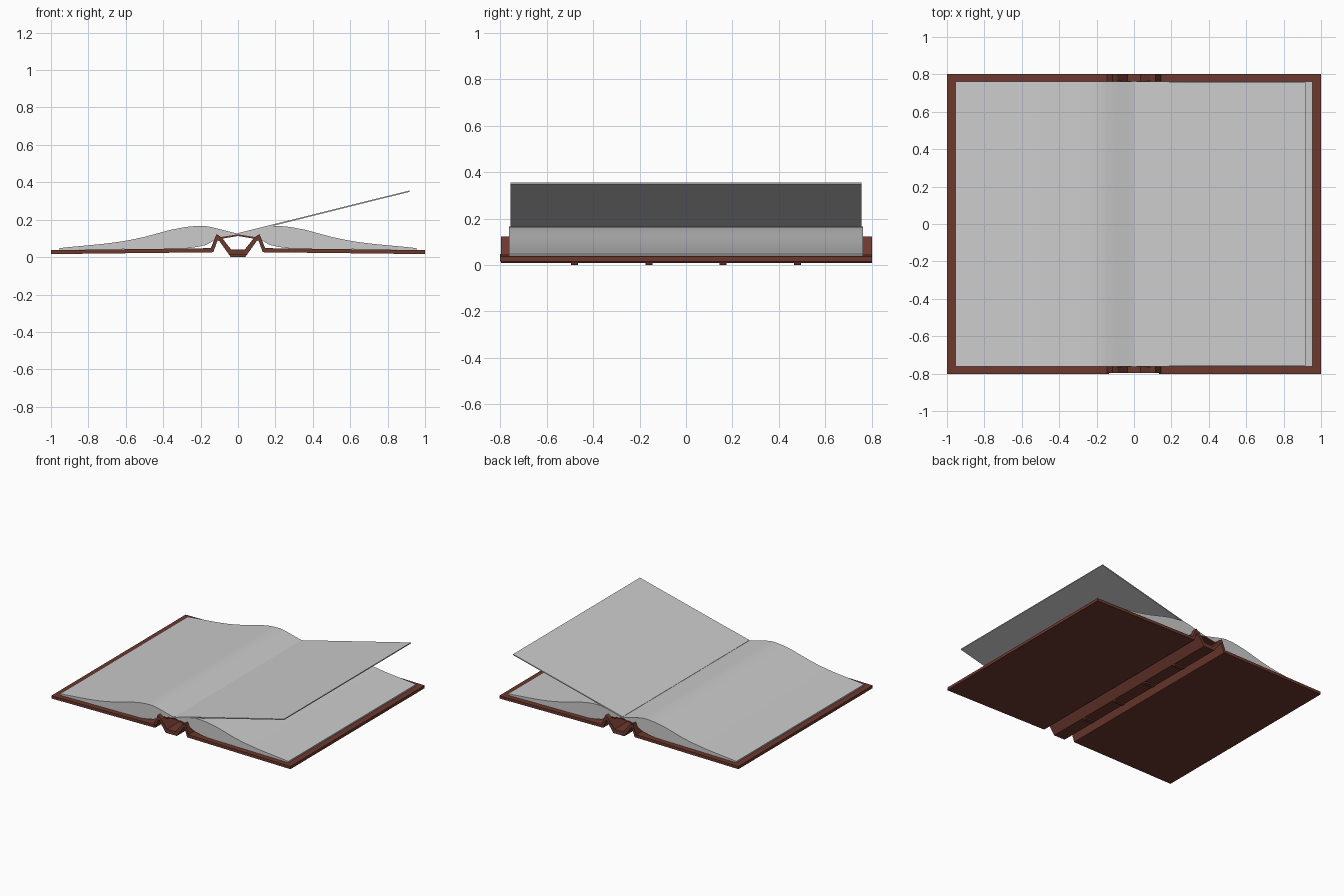
import bpy, bmesh

if "Cube" in bpy.data.objects:
    bpy.data.objects.remove(bpy.data.objects["Cube"])

brown = bpy.data.materials.new("cover_brown")
brown.diffuse_color = (0.15, 0.04, 0.027, 1)
brown.use_nodes = True
brown.node_tree.nodes["Principled BSDF"].inputs["Base Color"].default_value = brown.diffuse_color


def strip(name, top, bottom, y0, y1, mat=None, smooth=False):
    """Solid band between two matching x-z lines, extruded along y."""
    bm = bmesh.new()
    rows = [[bm.verts.new((x, y, z)) for x, z in line]
            for line in (top, bottom) for y in (y0, y1)]
    t0, t1, b0, b1 = rows
    n = len(top)
    for i in range(n - 1):
        j = i + 1
        for a, b in ((t0, t1), (t1, b1), (b1, b0), (b0, t0)):
            bm.faces.new((a[i], a[j], b[j], b[i]))
    for i in (0, n - 1):
        bm.faces.new((t0[i], t1[i], b1[i], b0[i]))
    bmesh.ops.recalc_face_normals(bm, faces=bm.faces)
    mesh = bpy.data.meshes.new(name)
    bm.to_mesh(mesh)
    bm.free()
    ob = bpy.data.objects.new(name, mesh)
    bpy.context.collection.objects.link(ob)
    if mat:
        mesh.materials.append(mat)
    if smooth:
        bpy.ops.object.select_all(action='DESELECT')
        ob.select_set(True)
        bpy.context.view_layer.objects.active = ob
        bpy.ops.object.shade_smooth_by_angle(angle=0.6)
    return ob


def flip(line, s):
    return [(x * s, z) for x, z in line]


# Boards and page halves, mirrored left and right
page_top = [(0, .125), (.05, .137), (.1, .15), (.14, .16), (.18, .167), (.23, .166),
            (.28, .161), (.36, .146), (.43, .127), (.5, .108), (.57, .093),
            (.64, .081), (.72, .071), (.8, .063), (.88, .056), (.955, .048)]
page_bottom = [(0, .119), (.05, .112), (.1, .104), (.135, .085), (.17, .065), (.22, .054),
               (.28, .046)] + [(x, .046 - .008 * (x - .28) / .68) for x, z in page_top[7:]]
for side, s in (("left", -1), ("right", 1)):
    strip(side + "_board", flip([(.135, .048), (1, .037)], s),
          flip([(.135, .026), (1, .016)], s), -.802, .802, brown)
    strip(side + "_pages", flip(page_top, s), flip(page_bottom, s), -.763, .763, smooth=True)

# Folded hinges and spine
hinge_top = [(.145, .048), (.115, .123), (.088, .106), (.036, .04)]
hinge_bottom = [(.132, .026), (.109, .09), (.1, .086), (.046, .01)]
strip("spine", hinge_top + flip(hinge_top[::-1], -1),
      hinge_bottom + flip(hinge_bottom[::-1], -1), -.797, .802, brown)

# Lining glued to the back of the page block
strip("spine_lining", [(-.1, .106), (0, .122), (.1, .106)],
      [(-.1, .096), (0, .113), (.1, .096)], -.765, .765, brown)

# Raised bands across the spine
for i in range(4):
    y = -.48 + .32 * i
    strip(f"spine_band_{i + 1}", [(-.045, .012), (.045, .012)],
          [(-.04, 0), (.04, 0)], y - .015, y + .015, brown)

# Loose page being turned
strip("turning_page", [(0, .128), (.18, .173), (.916, .356)],
      [(.002, .122), (.182, .166), (.917, .349)], -.757, .757)
